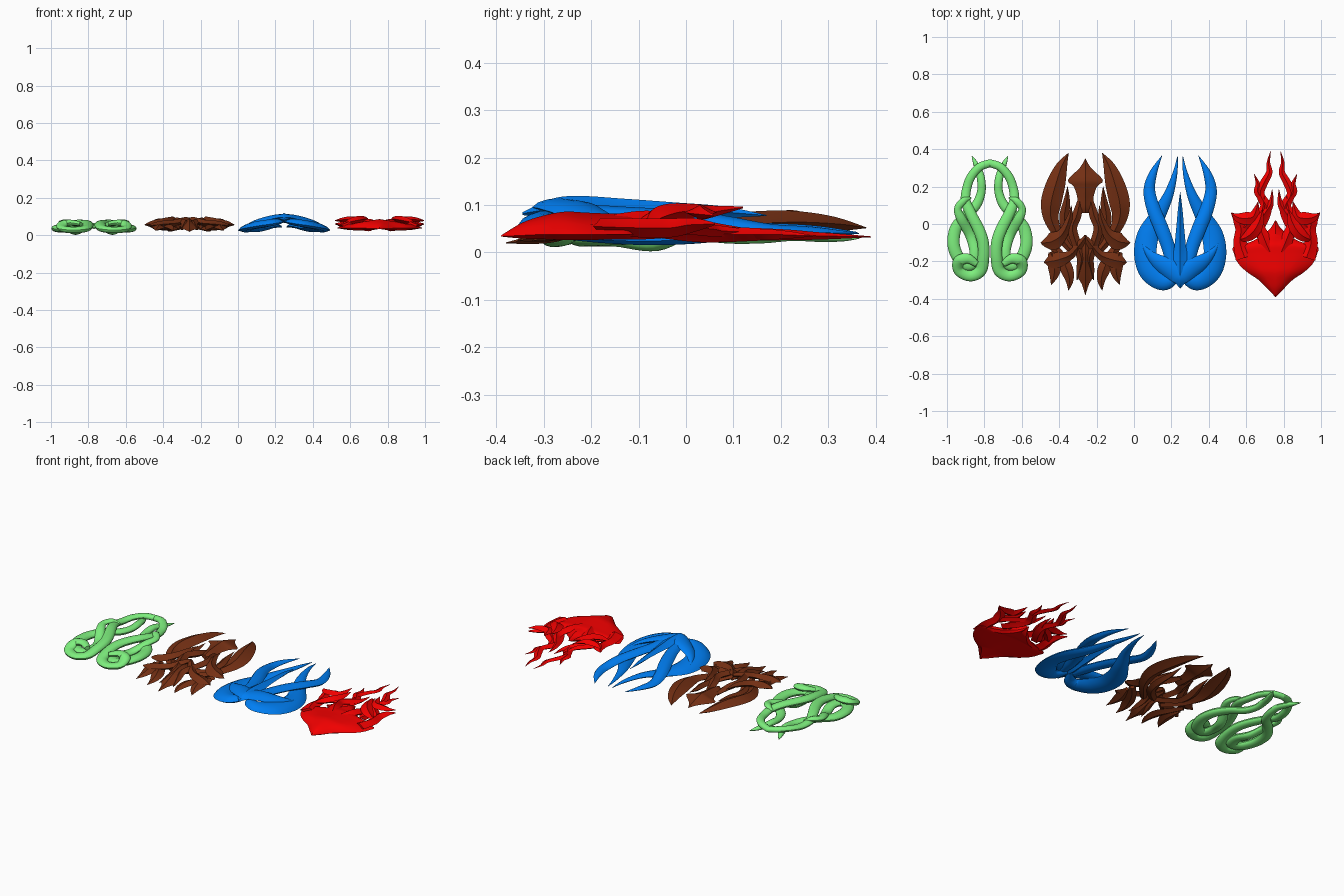
import bpy, bmesh, math
from mathutils import Vector

def material(name, col):
    m = bpy.data.materials.new(name)
    m.diffuse_color = (*col, 1)
    return m

GREEN = material("vine_green", (0.21, 0.87, 0.21))
BROWN = material("bark_brown", (0.18, 0.03, 0.007))
BLUE = material("water_blue", (0.0, 0.21, 0.9))
RED = material("flame_red", (0.9, 0.0, 0.0))

# cross-sections: unit (across, up) points
ROUND = [(math.cos(i * math.tau / 14), math.sin(i * math.tau / 14)) for i in range(14)]
BLADE = [(1, 0), (.5, .42), (0, 1), (-.5, .42), (-1, 0), (-.5, -.42), (0, -1), (.5, -.42)]
LENS = [(1, 0), (.75, .55), (.4, .85), (0, 1), (-.4, .85), (-.75, .55), (-1, 0), (-.6, -.6), (0, -.8), (.6, -.6)]
SHELL = [(1, 0), (.8, .45), (.45, .75), (0, 1), (-.45, .75), (-.8, .45), (-1, 0), (-.7, -.25), (0, .1), (.7, -.25)]

def spline(p, steps):
    """Catmull-Rom through tuples of any length."""
    out = []
    for i in range(len(p) - 1):
        a, b, c, d = p[max(i - 1, 0)], p[i], p[i + 1], p[min(i + 2, len(p) - 1)]
        for k in range(steps):
            t = k / steps
            out.append([.5 * (2 * B + (C - A) * t + (2 * A - 5 * B + 4 * C - D) * t * t
                              + (3 * B - A - 3 * C + D) * t ** 3) for A, B, C, D in zip(a, b, c, d)])
    return out + [list(p[-1])]

def sweep(name, cx, mat, pts, sec, mirror=True, steps=6, angle=35):
    """pts: (x, y, z, half width, half height[, roll degrees]); mirrored about x = cx."""
    path = spline([tuple(q) + (0,) * (6 - len(q)) for q in pts], steps)
    bm = bmesh.new()
    rings = []
    for i, q in enumerate(path):
        a, b = path[max(i - 1, 0)], path[min(i + 1, len(path) - 1)]
        t = Vector((b[0] - a[0], b[1] - a[1], 0)).normalized()
        if pts[0][0] == 0 and mirror and i == 0:
            t = Vector((1, 0, 0))
        side, up, r = Vector((t.y, -t.x, 0)), Vector((0, 0, 1)), math.radians(q[5])
        s2, u2 = side * math.cos(r) + up * math.sin(r), up * math.cos(r) - side * math.sin(r)
        w, h = max(q[3], .0008), max(q[4], .0008)
        rings.append([bm.verts.new(Vector(q[:3]) + s2 * w * x + u2 * h * z) for x, z in sec])
    n = len(sec)
    for r0, r1 in zip(rings, rings[1:]):
        for k in range(n):
            bm.faces.new((r0[k], r0[(k + 1) % n], r1[(k + 1) % n], r1[k]))
    bm.faces.new(rings[0])
    bm.faces.new(rings[-1])
    bmesh.ops.recalc_face_normals(bm, faces=bm.faces)
    me = bpy.data.meshes.new(name)
    bm.to_mesh(me)
    bm.free()
    me.materials.append(mat)
    ob = bpy.data.objects.new(name, me)
    ob.location.x = cx
    bpy.context.collection.objects.link(ob)
    if mirror:
        ob.modifiers.new("mirror", 'MIRROR').use_mirror_merge = False
    bpy.ops.object.select_all(action='DESELECT')
    ob.select_set(True)
    bpy.context.view_layer.objects.active = ob
    bpy.ops.object.shade_smooth_by_angle(angle=math.radians(angle))
    return ob

# green knot: arch strand and thorn-tipped strand that weave and curl at the bottom
G = -.77
sweep("vine_arch", G, GREEN, [
    (0, .325, .05, .021, .016), (.055, .305, .056, .022, .016), (.1, .255, .055, .023, .015),
    (.123, .195, .05, .024, .016), (.13, .125, .055, .026, .017),
    (.1, .05, .064, .029, .018), (.06, -.03, .064, .031, .019), (.037, -.1, .06, .031, .02),
    (.035, -.18, .05, .031, .02), (.05, -.25, .035, .031, .019), (.105, -.278, .028, .029, .017),
    (.165, -.25, .035, .029, .018), (.167, -.2, .06, .03, .018), (.12, -.185, .067, .027, .016),
    (.07, -.215, .06, .016, .011)], ROUND)
sweep("vine_thorn", G, GREEN, [
    (.097, .365, .03, .001, .001), (.08, .33, .032, .012, .009), (.058, .28, .036, .02, .014),
    (.046, .225, .04, .022, .016), (.048, .165, .035, .023, .016),
    (.075, .1, .035, .026, .017), (.135, .04, .04, .029, .018), (.185, -.03, .036, .032, .019),
    (.193, -.12, .036, .033, .02), (.155, -.2, .032, .033, .019), (.10, -.215, .03, .032, .018),
    (.08, -.15, .03, .03, .018), (.105, -.06, .021, .028, .018), (.15, .02, .055, .026, .016),
    (.172, .08, .066, .02, .014), (.14, .125, .072, .018, .012), (.10, .14, .06, .003, .003)], ROUND)

# brown thorn emblem: big horns, centre spearhead, woven blades and spikes
B = -.26
sweep("bark_horn", B, BROWN, [
    (.09, .38, .052, .001, .001), (.126, .31, .06, .03, .016), (.156, .22, .064, .05, .024),
    (.182, .12, .06, .055, .025), (.185, .04, .052, .042, .022), (.155, -.04, .045, .028, .018),
    (.11, -.1, .042, .022, .016), (.06, -.16, .045, .016, .012)], BLADE)
sweep("bark_spearhead", B, BROWN, [
    (0, .35, .05, .001, .001), (0, .3, .055, .03, .014), (0, .235, .062, .094, .026),
    (0, .2, .062, .062, .026), (0, .14, .06, .043, .024), (0, .09, .058, .045, .02),
    (0, .06, .055, .02, .015)], BLADE, mirror=False, steps=3)
sweep("bark_inner_blade", B, BROWN, [
    (.03, .12, .055, .014, .012), (.045, .05, .068, .025, .02), (.07, -.02, .076, .026, .02),
    (.05, -.1, .072, .025, .018), (.022, -.18, .065, .024, .018), (.03, -.24, .045, .018, .014),
    (.045, -.3, .03, .002, .002)], BLADE)
sweep("bark_inner_hook", B, BROWN, [
    (.095, .2, .06, .001, .001), (.1, .12, .05, .018, .014), (.112, .04, .04, .027, .018),
    (.1, -.04, .035, .026, .016), (.055, -.1, .045, .024, .016), (0, -.14, .05, .02, .016)], BLADE)
sweep("bark_side_thorn", B, BROWN, [
    (.24, -.1, .055, .001, .001), (.21, -.1, .06, .028, .014), (.17, -.09, .065, .048, .02),
    (.12, -.05, .075, .028, .02), (.085, .03, .085, .016, .014), (.075, .1, .085, .001, .001)], BLADE)
sweep("bark_low_thorn", B, BROWN, [
    (.222, -.205, .05, .001, .001), (.185, -.2, .055, .036, .014), (.14, -.19, .06, .04, .018),
    (.08, -.165, .065, .024, .018), (.03, -.11, .08, .02, .016), (0, -.07, .085, .01, .01)], BLADE)
sweep("bark_foot_spike", B, BROWN, [
    (.09, -.355, .025, .001, .001), (.085, -.3, .034, .022, .011), (.1, -.24, .042, .034, .015),
    (.135, -.17, .042, .026, .015), (.18, -.11, .045, .02, .01)], BLADE)
sweep("bark_outer_foot", B, BROWN, [
    (.183, -.325, .025, .001, .001), (.168, -.275, .036, .024, .01), (.165, -.22, .045, .036, .015),
    (.185, -.15, .05, .014, .012)], BLADE)
sweep("bark_tail", B, BROWN, [
    (0, -.06, .06, .006, .006), (0, -.14, .07, .026, .02), (0, -.2, .065, .022, .02),
    (0, -.27, .04, .046, .017), (0, -.32, .028, .02, .01), (0, -.38, .02, .001, .001)],
    BLADE, mirror=False, steps=3)

# blue wave emblem: crossed horns, round bowls, centre spike with arms
W = .247
sweep("wave_inner_horn", W, BLUE, [
    (.014, .362, .042, .001, .001), (.028, .27, .048, .013, .009), (.065, .15, .048, .027, .014),
    (.122, .04, .036, .042, .02, 4), (.172, -.06, .034, .058, .022, 9), (.186, -.16, .04, .062, .022, 13),
    (.16, -.25, .05, .062, .022, 12), (.1, -.305, .06, .05, .022, 8), (.05, -.3, .068, .035, .02, 3),
    (.01, -.25, .075, .015, .012)], LENS)
sweep("wave_outer_horn", W, BLUE, [
    (.098, .365, .04, .001, .001), (.145, .27, .042, .021, .012), (.165, .18, .042, .031, .018),
    (.143, .08, .058, .036, .02), (.102, -.02, .07, .038, .02), (.065, -.12, .076, .036, .02),
    (.045, -.2, .08, .034, .02), (.03, -.28, .083, .02, .015)], LENS)
sweep("wave_centre_spike", W, BLUE, [
    (0, .17, .078, .001, .001), (0, .08, .085, .012, .012), (0, -.03, .09, .022, .016),
    (0, -.14, .092, .034, .022), (0, -.22, .092, .055, .027), (0, -.28, .092, .05, .022),
    (0, -.345, .082, .001, .003)], BLADE, mirror=False)
sweep("wave_arm", W, BLUE, [
    (0, -.27, .095, .055, .02), (.06, -.235, .09, .05, .018, -8), (.12, -.2, .077, .04, .016, -12),
    (.17, -.155, .064, .02, .01, -12), (.205, -.1, .05, .001, .001)], LENS)

# red flame emblem: pointed shield, side flaps, flickering flames
R = .757
sweep("flame_shield", R, RED, [
    (0, -.39, .034, .001, .002), (0, -.345, .036, .045, .027), (0, -.3, .038, .09, .04),
    (0, -.255, .038, .155, .048), (0, -.21, .038, .2, .046), (0, -.16, .038, .222, .044),
    (0, -.12, .038, .222, .044), (0, -.09, .038, .12, .042), (0, -.03, .042, .035, .036),
    (0, .02, .05, .002, .003)], SHELL, mirror=False)
sweep("flame_side_wall", R, RED, [
    (.165, -.18, .055, .05, .018), (.19, -.1, .052, .036, .02), (.185, -.03, .052, .03, .02),
    (.2, .02, .058, .028, .014), (.237, .06, .06, .002, .003)], BLADE)
sweep("flame_corner_flap", R, RED, [
    (.238, .057, .078, .001, .002), (.2, .035, .082, .024, .012), (.155, .03, .085, .034, .016),
    (.115, .045, .085, .028, .014), (.093, .12, .095, .001, .002)], BLADE)
sweep("flame_cross_tongue", R, RED, [
    (.2, -.085, .06, .002, .003), (.155, -.07, .075, .026, .016), (.115, -.035, .085, .034, .018),
    (.085, .02, .088, .024, .014), (.07, .08, .095, .001, .001)], BLADE)
sweep("flame_inner_tongue", R, RED, [
    (.03, -.15, .065, .04, .016), (.06, -.08, .068, .034, .02), (.085, 0, .055, .024, .02),
    (.055, .06, .045, .024, .018), (.025, .11, .042, .015, .012), (.018, .185, .04, .001, .001)], BLADE)
sweep("flame_tall", R, RED, [
    (.12, -.06, .045, .03, .014), (.07, .02, .04, .03, .018), (.05, .09, .038, .028, .016),
    (.082, .16, .038, .022, .013), (.062, .22, .037, .021, .011), (.034, .275, .035, .017, .008),
    (.038, .33, .034, .009, .005), (.026, .39, .033, .001, .001)], BLADE)
sweep("flame_side_flick", R, RED, [
    (.06, .12, .038, .016, .01), (.095, .17, .038, .02, .011), (.095, .215, .037, .012, .008),
    (.115, .268, .035, .001, .001)], BLADE)
sweep("flame_gap_bridge", R, RED, [
    (.17, -.02, .05, .02, .012), (.12, .03, .05, .024, .014), (.075, .07, .045, .02, .012),
    (.058, .15, .045, .001, .001)], BLADE)
